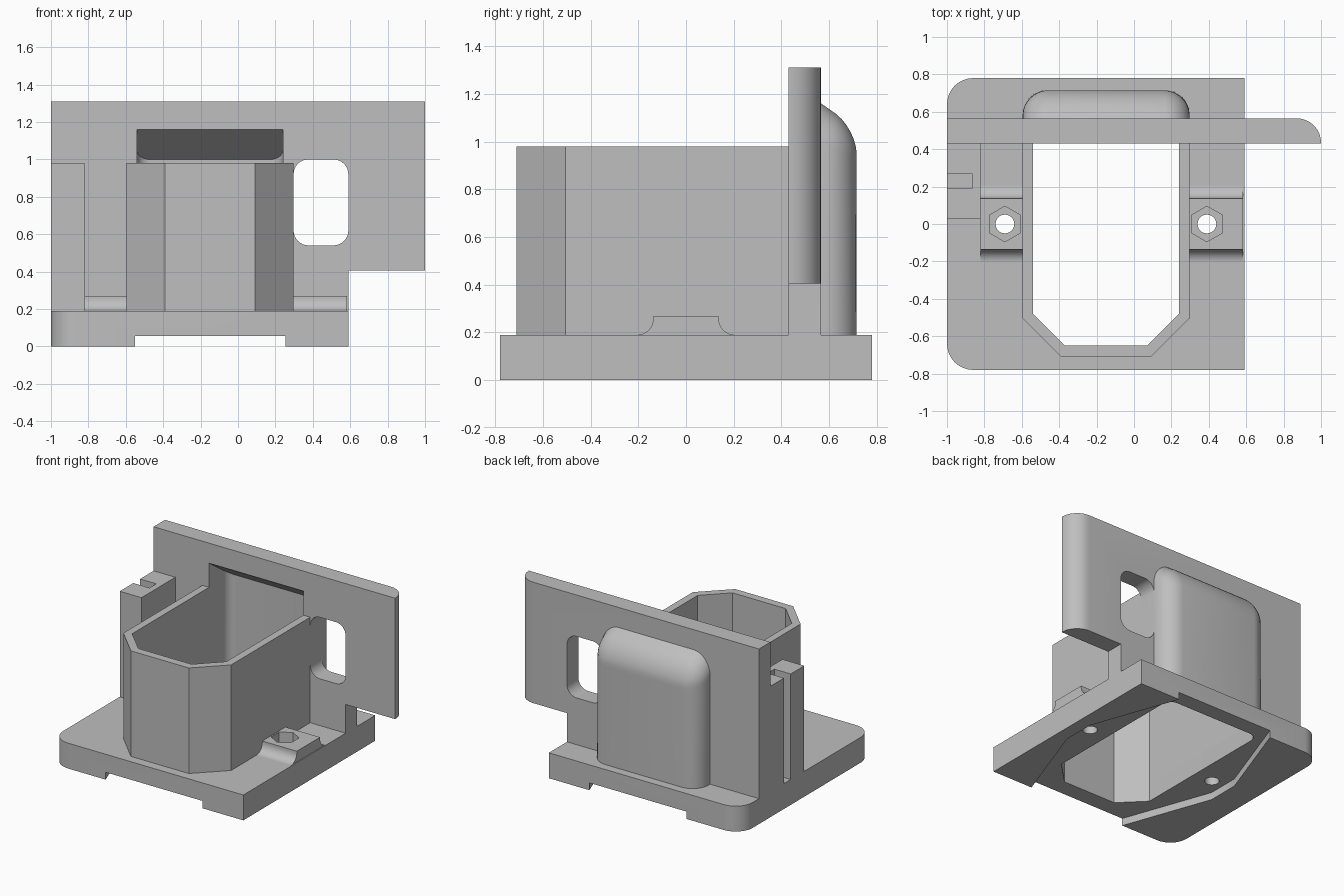
import bpy, bmesh, math
from mathutils import Vector

if "Cube" in bpy.data.objects:
    bpy.data.objects.remove(bpy.data.objects["Cube"], do_unlink=True)

grey = bpy.data.materials.new("plain grey")
grey.use_nodes = True
GREY = (0.52, 0.52, 0.52, 1)
grey.diffuse_color = GREY
grey.node_tree.nodes["Principled BSDF"].inputs["Base Color"].default_value = GREY


def outline(corners, steps=8):
    """Closed 2D outline; a corner given as (a, b, r) is rounded."""
    pts = []
    for i, c in enumerate(corners):
        p = Vector(c[:2])
        if len(c) == 2:
            pts.append(p)
            continue
        r = c[2]
        u = (Vector(corners[i - 1][:2]) - p).normalized()
        v = (Vector(corners[(i + 1) % len(corners)][:2]) - p).normalized()
        half = u.angle(v) / 2
        centre = p + (u + v).normalized() * r / math.sin(half)
        a = p + u * r / math.tan(half) - centre
        b = p + v * r / math.tan(half) - centre
        sweep = a.angle(b)
        for k in range(steps + 1):
            t = k / steps
            pts.append(centre + (a * math.sin((1 - t) * sweep)
                                 + b * math.sin(t * sweep)) / math.sin(sweep))
    return pts


def prism(name, corners, axis, lo, hi, plane=None, bevel=None):
    """Extrude an outline; optionally trim by a plane and round chosen edges."""
    place = {"x": lambda p, h: (h, p[0], p[1]),
             "y": lambda p, h: (p[0], h, p[1]),
             "z": lambda p, h: (p[0], p[1], h)}[axis]
    bm = bmesh.new()
    pts = outline(corners)
    low = [bm.verts.new(place(p, lo)) for p in pts]
    high = [bm.verts.new(place(p, hi)) for p in pts]
    bm.faces.new(low)
    bm.faces.new(high)
    for i in range(len(pts)):
        bm.faces.new((low[i - 1], low[i], high[i], high[i - 1]))
    if plane:
        cut = bmesh.ops.bisect_plane(bm, geom=bm.verts[:] + bm.edges[:] + bm.faces[:],
                                     plane_co=plane[0], plane_no=plane[1], clear_outer=True)
        rim = [e for e in cut["geom_cut"] if isinstance(e, bmesh.types.BMEdge)]
        bmesh.ops.contextual_create(bm, geom=rim)
    bmesh.ops.recalc_face_normals(bm, faces=bm.faces[:])
    if bevel:
        test, r = bevel
        bmesh.ops.bevel(bm, geom=[e for e in bm.edges if test(*[v.co for v in e.verts])],
                        offset=r, segments=8, profile=0.5, affect="EDGES")
    mesh = bpy.data.meshes.new(name)
    bm.to_mesh(mesh)
    bm.free()
    mesh.materials.append(grey)
    obj = bpy.data.objects.new(name, mesh)
    bpy.context.collection.objects.link(obj)
    return obj


def carve(obj, cutters):
    """Subtract cutters and bake the result."""
    for c in cutters:
        m = obj.modifiers.new("cut", "BOOLEAN")
        m.operation, m.solver, m.object = "DIFFERENCE", "EXACT", c
    dg = bpy.context.evaluated_depsgraph_get()
    dg.update()
    mesh = bpy.data.meshes.new_from_object(obj.evaluated_get(dg))
    obj.modifiers.clear()
    obj.data = mesh


def ring(cx, r, n):
    return [(cx + r * math.sin(math.tau * k / n), r * math.cos(math.tau * k / n)) for k in range(n)]


MID = -0.148      # centre line of the well
DECK = 0.19       # top of the base
SLOPE = Vector((0, 0.7, 1))

# Cutters
well = prism("well_cutter", [(-0.54, -0.48), (-0.37, -0.65), (0.07, -0.65), (0.24, -0.48),
                             (0.24, 0.66, 0.07), (-0.54, 0.66, 0.07)],
             "z", -0.1, 2.5, plane=((0, 0.43, 1.16), SLOPE))
recess = prism("recess_cutter", [(MID + sx * w, y) for sx, w, y in
                                 ((-1, 0.395, -0.8), (1, 0.395, -0.8), (1, 0.64, -0.12), (1, 0.64, 0.12),
                                  (1, 0.395, 0.8), (-1, 0.395, 0.8), (-1, 0.64, 0.12), (-1, 0.64, -0.12))],
               "z", -0.1, 0.055)
window = prism("window_cutter", [(0.297, 0.54, 0.08), (0.59, 0.54, 0.08), (0.59, 1.0, 0.08), (0.297, 1.0, 0.08)],
               "y", 0.3, 0.7)
screws = []
for cx in (-0.69, 0.39):
    screws.append(prism("screw_hole_cutter", ring(cx, 0.05, 32), "z", -0.1, 0.5))
    screws.append(prism("nut_pocket_cutter", ring(cx, 0.095, 6), "z", 0.16, 0.5))

# Base
base = prism("base", [(-1, -0.78, 0.14), (0.59, -0.78), (0.59, 0.78), (-1, 0.78, 0.14)], "z", 0, DECK)
carve(base, [well, recess] + screws)

# Front wall of the well
body = prism("well_wall", [(-0.595, -0.505), (-0.39, -0.71), (0.09, -0.71), (0.297, -0.505),
                           (0.297, 0.44), (-0.595, 0.44)], "z", DECK, 0.98)
carve(body, [well])

# Upright plate, with its far back edge rounded
plate = prism("upright_plate", [(-1, DECK), (0.59, DECK), (0.59, 0.405), (1, 0.405), (1, 1.31), (-1, 1.31)],
              "y", 0.43, 0.565,
              bevel=(lambda a, b: min(a.x, b.x) > 0.99 and min(a.y, b.y) > 0.56, 0.13))
carve(plate, [well, window])


# Rounded bulge behind the plate
def bulge_edge(a, b):
    back = min(a.y, b.y) > 0.7
    side = abs(a.x - b.x) < 0.01 and min(a.z, b.z) > 0.9 and abs(a.y - b.y) > 0.05
    return side or (back and max(a.z, b.z) > 0.9)


bulge = prism("back_bulge", [(-0.595, 0.5), (0.297, 0.5), (0.297, 0.715), (-0.595, 0.715)], "z", DECK, 2,
              plane=((0, 0.565, 1.16), SLOPE), bevel=(bulge_edge, 0.13))
carve(bulge, [well])

# Slotted post
post = prism("slotted_post", [(-1, 0.03), (-0.82, 0.03), (-0.82, 0.435), (-1, 0.435), (-1, 0.27),
                              (-0.865, 0.27), (-0.865, 0.19), (-1, 0.19)], "z", DECK, 0.98)

# Nut bosses with concave feet
foot = [(-0.21, 0.17), (-0.21, DECK), (-0.137, DECK, 0.068), (-0.137, 0.27)]
profile = foot + [(-c[0], *c[1:]) for c in reversed(foot)]
bosses = []
for name, lo, hi in (("right_boss", -0.82, -0.59), ("left_boss", 0.295, 0.583)):
    boss = prism(name, profile, "x", lo, hi)
    carve(boss, screws)
    bosses.append(boss)

# Drop the cutters and shade
for c in [well, recess, window] + screws:
    bpy.data.objects.remove(c, do_unlink=True)
bpy.ops.object.select_all(action="DESELECT")
for o in [base, body, plate, bulge, post] + bosses:
    o.select_set(True)
    bpy.context.view_layer.objects.active = o
bpy.ops.object.shade_smooth_by_angle(angle=math.radians(30))
